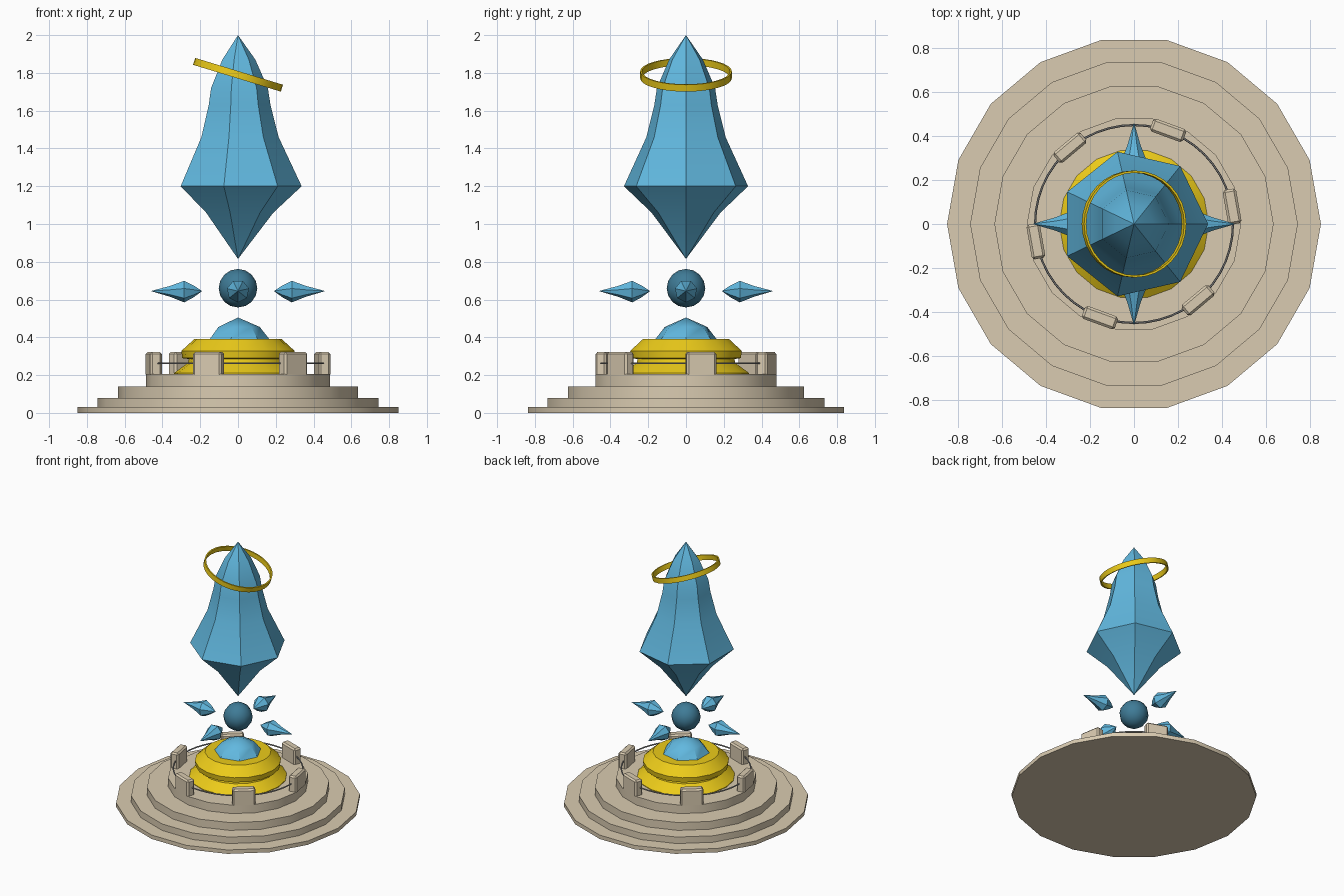
import bpy, bmesh
from math import radians, cos, sin, tau
from mathutils import Matrix

if "Cube" in bpy.data.objects:
    bpy.data.objects.remove(bpy.data.objects["Cube"])


def material(name, rgb):
    m = bpy.data.materials.new(name)
    m.diffuse_color = (*rgb, 1)
    m.use_nodes = True
    m.node_tree.nodes["Principled BSDF"].inputs["Base Color"].default_value = m.diffuse_color
    return m


STONE = material("stone", (0.70, 0.60, 0.44))
GOLD = material("gold", (0.84, 0.60, 0.01))
CRYSTAL = material("crystal", (0.12, 0.48, 0.74))
ORB = material("deep_crystal", (0.05, 0.20, 0.31))
METAL = material("metal", (0.3, 0.3, 0.3))


def finish(name, bm, mat, smooth=True, matrix=None):
    bmesh.ops.recalc_face_normals(bm, faces=bm.faces)
    me = bpy.data.meshes.new(name)
    bm.to_mesh(me)
    bm.free()
    me.materials.append(mat)
    ob = bpy.data.objects.new(name, me)
    bpy.context.collection.objects.link(ob)
    if matrix:
        ob.matrix_world = matrix
    if smooth:
        bpy.context.view_layer.objects.active = ob
        ob.select_set(True)
        bpy.ops.object.shade_smooth_by_angle(angle=radians(30))
        ob.select_set(False)
    return ob


def lathe(name, profile, sides, mat, closed=False, **kw):
    """Revolve (radius, z) points around z; radius 0 makes a tip, open ends get capped."""
    bm = bmesh.new()
    rings = []
    for r, z in profile:
        if r == 0:
            rings.append([bm.verts.new((0, 0, z))] * sides)
        else:
            rings.append([bm.verts.new((r * cos(tau * i / sides), r * sin(tau * i / sides), z))
                          for i in range(sides)])
    pairs = list(zip(rings, rings[1:]))
    if closed:
        pairs.append((rings[-1], rings[0]))
    for a, b in pairs:
        for i in range(sides):
            j = (i + 1) % sides
            bm.faces.new(list(dict.fromkeys((a[i], a[j], b[j], b[i]))))
    if not closed:
        for ring, (r, _) in ((rings[0], profile[0]), (rings[-1], profile[-1])):
            if r:
                bm.faces.new(ring)
    return finish(name, bm, mat, **kw)


# stepped stone base
lathe("stepped_base", [(0.85, 0), (0.85, 0.03), (0.745, 0.03), (0.745, 0.08), (0.635, 0.08),
                       (0.635, 0.14), (0.487, 0.14), (0.487, 0.205)], 18, STONE)

# six bevelled blocks standing on the top step
for k in range(6):
    bm = bmesh.new()
    bmesh.ops.create_cube(bm, size=1, matrix=Matrix.Diagonal((0.062, 0.16, 0.12, 1)))
    top = [e for e in bm.edges if any(v.co.z > 0 for v in e.verts)]
    bmesh.ops.bevel(bm, geom=top, offset=0.011, segments=1, affect='EDGES')
    place = Matrix.Rotation(radians(10 + 60 * k), 4, 'Z') @ Matrix.Translation((0.453, 0, 0.263))
    finish(f"block_{k + 1}", bm, STONE, smooth=False, matrix=place)

# thin rail linking the blocks
lathe("rail", [(0.45 + 0.005 * cos(tau * i / 6), 0.262 + 0.005 * sin(tau * i / 6))
               for i in range(6)], 48, METAL, closed=True)

# gold pedestal with the crystal cap on it
lathe("pedestal", [(0.34, 0.2), (0.34, 0.21), (0.265, 0.265), (0.26, 0.285), (0.295, 0.29),
                   (0.30, 0.328), (0.23, 0.392)], 18, GOLD)
lathe("crystal_cap", [(0.165, 0.38), (0.165, 0.392), (0.115, 0.455), (0, 0.505)], 7, CRYSTAL)

# floating orb
bm = bmesh.new()
bmesh.ops.create_uvsphere(bm, u_segments=12, v_segments=8, radius=0.102)
finish("orb", bm, ORB, matrix=Matrix.Translation((0, 0, 0.66)))

# four shards pointing outwards
for k in range(4):
    place = (Matrix.Translation((0, 0, 0.645)) @ Matrix.Rotation(radians(90 * k), 4, 'Z')
             @ Matrix.Rotation(radians(90), 4, 'Y'))
    lathe(f"shard_{k + 1}", [(0, 0.19), (0.033, 0.235), (0.06, 0.285), (0.03, 0.36), (0, 0.462)],
          7, CRYSTAL, matrix=place)

# large floating crystal
lathe("main_crystal", [(0, 0.815), (0.187, 1.06), (0.337, 1.2), (0.215, 1.46), (0.172, 1.63),
                       (0.158, 1.72), (0.092, 1.87), (0, 2.0)], 7, CRYSTAL)

# tilted gold halo around the crystal's tip
lathe("halo", [(0.233, -0.019), (0.243, -0.019), (0.243, 0.019), (0.233, 0.019)], 32, GOLD,
      closed=True, matrix=Matrix.Translation((0, 0, 1.79)) @ Matrix.Rotation(radians(17), 4, 'Y'))
